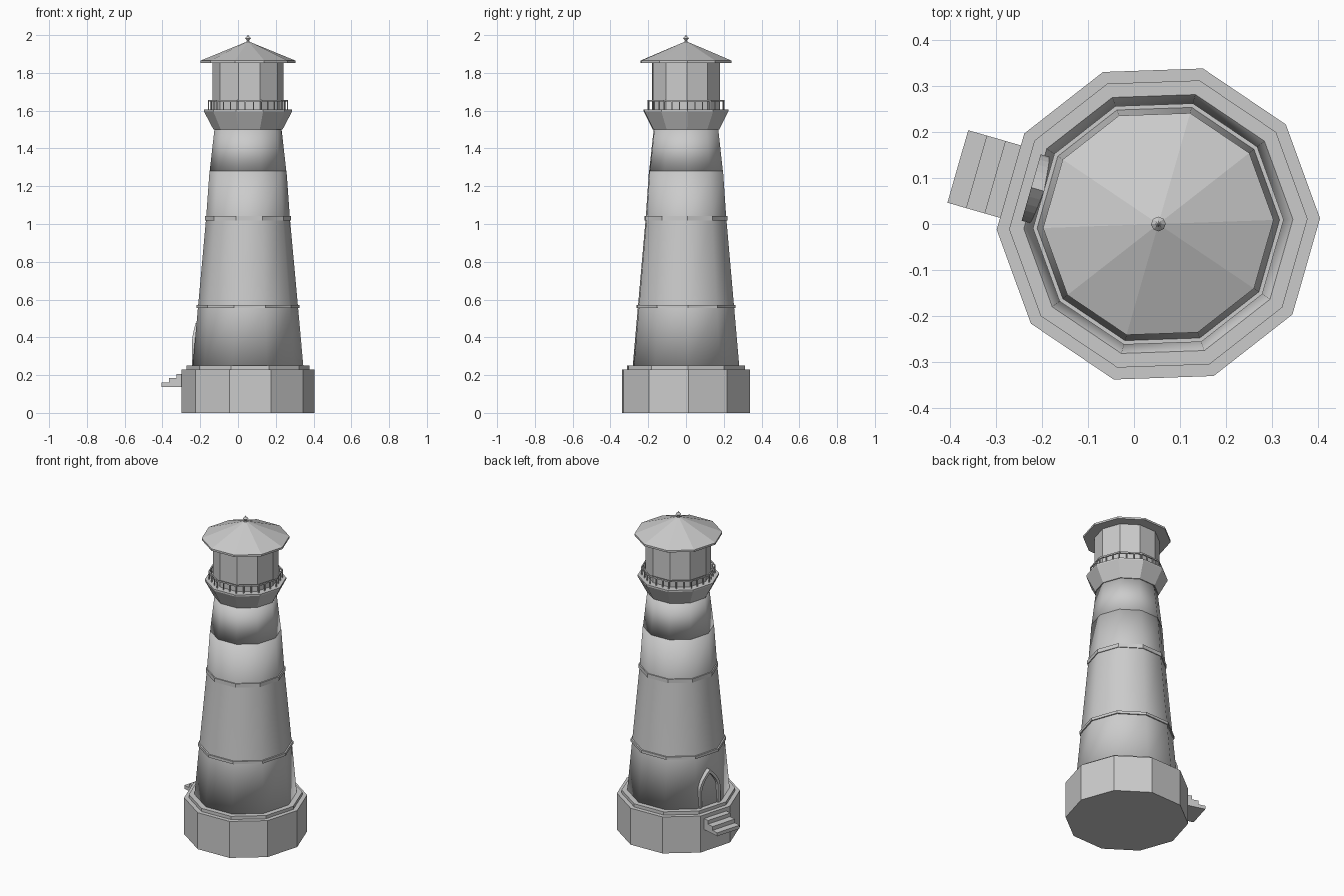
import bpy, bmesh, math
from mathutils import Matrix, Vector

cube = bpy.data.objects.get("Cube")
if cube:
    bpy.data.objects.remove(cube)

SIDES = 10
TURN = math.radians(2)
CENTRE = Vector((0.053, 0, 0))
DOOR = math.radians(164)

stone = bpy.data.materials.new("grey_stone")
stone.use_nodes = True
GREY = (0.6, 0.6, 0.6, 1)
stone.diffuse_color = GREY
stone.node_tree.nodes["Principled BSDF"].inputs["Base Color"].default_value = GREY


def finish(name, bm, smooth=False):
    bmesh.ops.recalc_face_normals(bm, faces=bm.faces)
    mesh = bpy.data.meshes.new(name)
    for f in bm.faces:
        f.smooth = smooth
    bm.to_mesh(mesh)
    bm.free()
    mesh.materials.append(stone)
    obj = bpy.data.objects.new(name, mesh)
    bpy.context.collection.objects.link(obj)
    obj.location = CENTRE
    return obj


def lathe(name, profile, smooth=False, closed=False, sides=SIDES):
    """Turn a (radius, height) profile into a many-sided solid."""
    bm = bmesh.new()
    rings = []
    for r, z in profile:
        rings.append([bm.verts.new((r * math.cos(TURN + i * math.tau / sides),
                                    r * math.sin(TURN + i * math.tau / sides), z))
                      for i in range(sides)])
    pairs = list(zip(rings, rings[1:]))
    if closed:
        pairs.append((rings[-1], rings[0]))
    for a, b in pairs:
        for i in range(sides):
            j = (i + 1) % sides
            bm.faces.new((a[i], a[j], b[j], b[i]))
    if not closed:
        bm.faces.new(rings[0])
        bm.faces.new(rings[-1])
        bmesh.ops.remove_doubles(bm, verts=bm.verts, dist=0.0002)
    return finish(name, bm, smooth)


def band(name, inner, outer, low, high):
    return lathe(name, [(inner, low), (outer, low), (outer, high), (inner, high)], closed=True)


# Plinth and its upper step
lathe("plinth", [(0.352, 0), (0.352, 0.23)])
lathe("plinth_step", [(0.325, 0.23), (0.325, 0.25)])

# Tapering tower in two smooth sections
lathe("tower_lower", [(0.293, 0.25), (0.265, 0.56), (0.222, 1.03), (0.204, 1.28)], True)
lathe("tower_upper", [(0.203, 1.28), (0.178, 1.5)], True)
band("lower_ring", 0.25, 0.273, 0.555, 0.572)
band("upper_ring", 0.20, 0.228, 1.018, 1.042)

# Flared gallery and lantern room
lathe("gallery", [(0.183, 1.5), (0.233, 1.595), (0.233, 1.605)])
lathe("lantern_room", [(0.187, 1.6), (0.187, 1.86)])
lathe("roof", [(0.251, 1.853), (0.251, 1.865), (0.012, 1.963)])
lathe("finial", [(0.012, 1.955), (0.006, 1.97), (0.007, 1.974), (0.016, 1.983),
                 (0.007, 1.992), (0.001, 2.0)], sides=8)

# Railing: three posts along each side, under a thin rail
band("gallery_rail", 0.206, 0.213, 1.648, 1.657)
bm = bmesh.new()
corners = [Vector((math.cos(TURN + i * math.tau / SIDES),
                   math.sin(TURN + i * math.tau / SIDES), 0)) * 0.209
           for i in range(SIDES)]
for i in range(SIDES):
    for k in range(3):
        spot = corners[i].lerp(corners[(i + 1) % SIDES], k / 3)
        bmesh.ops.create_cube(bm, size=1, matrix=Matrix.Translation(spot + Vector((0, 0, 1.627)))
                              @ Matrix.Diagonal((0.006, 0.006, 0.05, 1)))
finish("railing_posts", bm)

# Entrance steps: a stair profile pushed sideways
bm = bmesh.new()
stair = [(0.32, 0.138), (0.454, 0.138), (0.454, 0.16), (0.412, 0.16), (0.412, 0.184),
         (0.37, 0.184), (0.37, 0.207), (0.32, 0.207)]
face = bm.faces.new([bm.verts.new((d, -0.082, z)) for d, z in stair])
out = bmesh.ops.extrude_face_region(bm, geom=[face])
bmesh.ops.translate(bm, vec=(0, 0.164, 0),
                    verts=[v for v in out["geom"] if isinstance(v, bmesh.types.BMVert)])
finish("entrance_steps", bm).rotation_euler.z = DOOR


# Pointed arch door surround
def arch(half, spring, peak, steps=6):
    right = [(half, 0.25)]
    for i in range(steps + 1):
        t = i / steps
        right.append((half * (1 - t ** 1.7), spring + (peak - spring) * t))
    return right + [(-x, z) for x, z in reversed(right[:-1])]


bm = bmesh.new()
loops = [[bm.verts.new((d, x, z)) for x, z in arch(*shape)]
         for d, shape in ((0.25, (0.075, 0.36, 0.475)), (0.288, (0.075, 0.36, 0.475)),
                          (0.288, (0.058, 0.36, 0.452)), (0.25, (0.058, 0.36, 0.452)))]
for a, b in zip(loops, loops[1:] + loops[:1]):
    for i in range(len(a) - 1):
        bm.faces.new((a[i], a[i + 1], b[i + 1], b[i]))
for i in (0, -1):
    bm.faces.new([loop[i] for loop in loops])
finish("door_surround", bm).rotation_euler.z = DOOR
